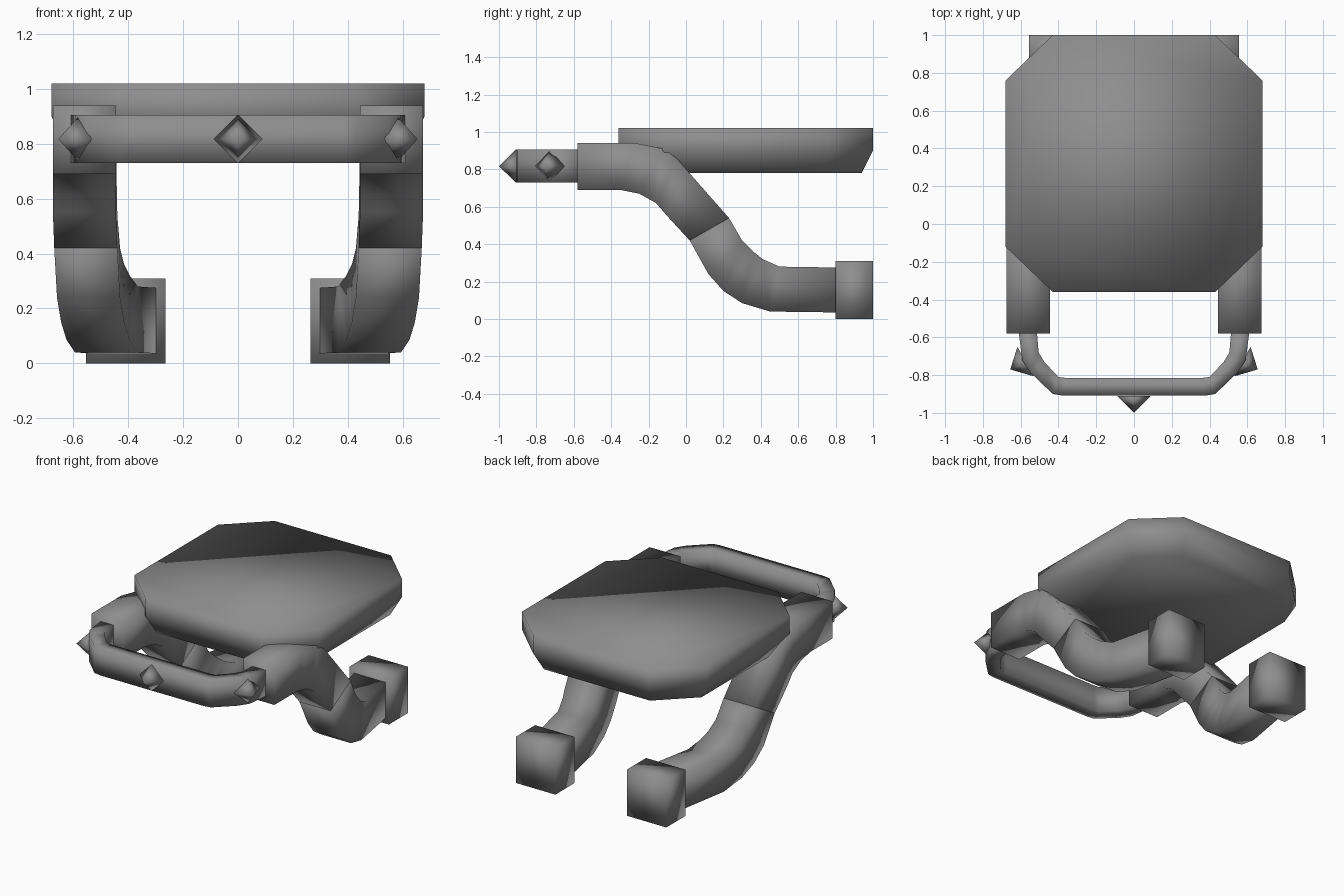
import bpy, bmesh, math
from mathutils import Vector

if "Cube" in bpy.data.objects:
    bpy.data.objects.remove(bpy.data.objects["Cube"])

grey = bpy.data.materials.new("grey")
grey.diffuse_color = (0.27, 0.27, 0.27, 1)
grey.use_nodes = True
grey.node_tree.nodes["Principled BSDF"].inputs["Base Color"].default_value = grey.diffuse_color


def finish(name, bm):
    """Turn a bmesh into a smooth grey object."""
    bmesh.ops.recalc_face_normals(bm, faces=bm.faces)
    for f in bm.faces:
        f.smooth = True
    me = bpy.data.meshes.new(name)
    bm.to_mesh(me)
    bm.free()
    me.materials.append(grey)
    ob = bpy.data.objects.new(name, me)
    bpy.context.collection.objects.link(ob)
    return ob


def loft(name, rings):
    """Skin a list of equal-sized closed rings and cap both ends."""
    bm = bmesh.new()
    vr = [[bm.verts.new(p) for p in r] for r in rings]
    n = len(vr[0])
    for a, b in zip(vr, vr[1:]):
        for i in range(n):
            j = (i + 1) % n
            bm.faces.new((a[i], a[j], b[j], b[i]))
    bm.faces.new(vr[0])
    bm.faces.new(vr[-1])
    return finish(name, bm)


# Chamfered plate: straight rim above, tapered towards the underside
octagon = [(.68, -.44), (.68, .44), (.43, .68), (-.43, .68),
           (-.68, .44), (-.68, -.44), (-.43, -.68), (.43, -.68)]
loft("plate", [[(x * k, .32 + y * k, z) for x, y in octagon]
               for z, k in ((1.02, 1), (.90, 1), (.78, .91))])

# Arm sections: centre x, top edge (y, z), bottom edge (y, z)
upper = [(.56, (-.58, .94), (-.58, .69)), (.56, (-.27, .94), (-.35, .69)),
         (.56, (-.12, .91), (-.25, .67)), (.56, (-.05, .86), (-.16, .62)),
         (.56, (.01, .79), (-.10, .55)), (.555, (.23, .54), (.02, .42))]
lower = [(.555, (.23, .54), (.02, .42)), (.545, (.30, .42), (.12, .24)),
         (.53, (.36, .36), (.20, .15)), (.51, (.41, .32), (.30, .085)),
         (.48, (.50, .28), (.45, .04)), (.41, (.82, .275), (.82, .035))]


def arm(name, sections, s):
    w = .115
    loft(name, [[(s * (x - w), *t), (s * (x + w), *t),
                 (s * (x + w), *b), (s * (x - w), *b)] for x, t, b in sections])


def spike(name, tip, direction):
    """Four-sided point standing on the guard bar."""
    d = Vector(direction).normalized()
    tip = Vector(tip)
    base = tip - d * .09
    side = d.cross(Vector((0, 0, 1)))
    bm = bmesh.new()
    ring = [bm.verts.new(base + .088 * (side * math.cos(a) + Vector((0, 0, math.sin(a)))))
            for a in (0, math.pi / 2, math.pi, 3 * math.pi / 2)]
    top = bm.verts.new(tip)
    bm.faces.new(ring)
    for i in range(4):
        bm.faces.new((ring[i], ring[(i + 1) % 4], top))
    finish(name, bm)


for s, side in ((1, "right"), (-1, "left")):
    arm("upper_arm_" + side, upper, s)
    arm("lower_arm_" + side, lower, s)
    # Block foot at the rear end
    loft("foot_" + side, [[(s * .265, y, 0), (s * .555, y, 0),
                           (s * .555, y, .31), (s * .265, y, .31)] for y in (.80, 1.0)])
    spike("side_spike_" + side, (s * .655, -.77, .8175), (s * .88, -.47, 0))

# Guard bar: inner and outer outline of one half, mirrored
half = [((.515, -.56), (.612, -.56)), ((.505, -.68), (.592, -.72)),
        ((.475, -.73), (.55, -.785)), ((.40, -.81), (.43, -.90)),
        ((.36, -.815), (.38, -.908))]
bar = half + [((-i[0], i[1]), (-o[0], o[1])) for i, o in reversed(half)]
loft("guard_bar", [[(*i, .73), (*o, .73), (*o, .905), (*i, .905)] for i, o in bar])
spike("front_spike", (0, -1.0, .8175), (0, -1, 0))
